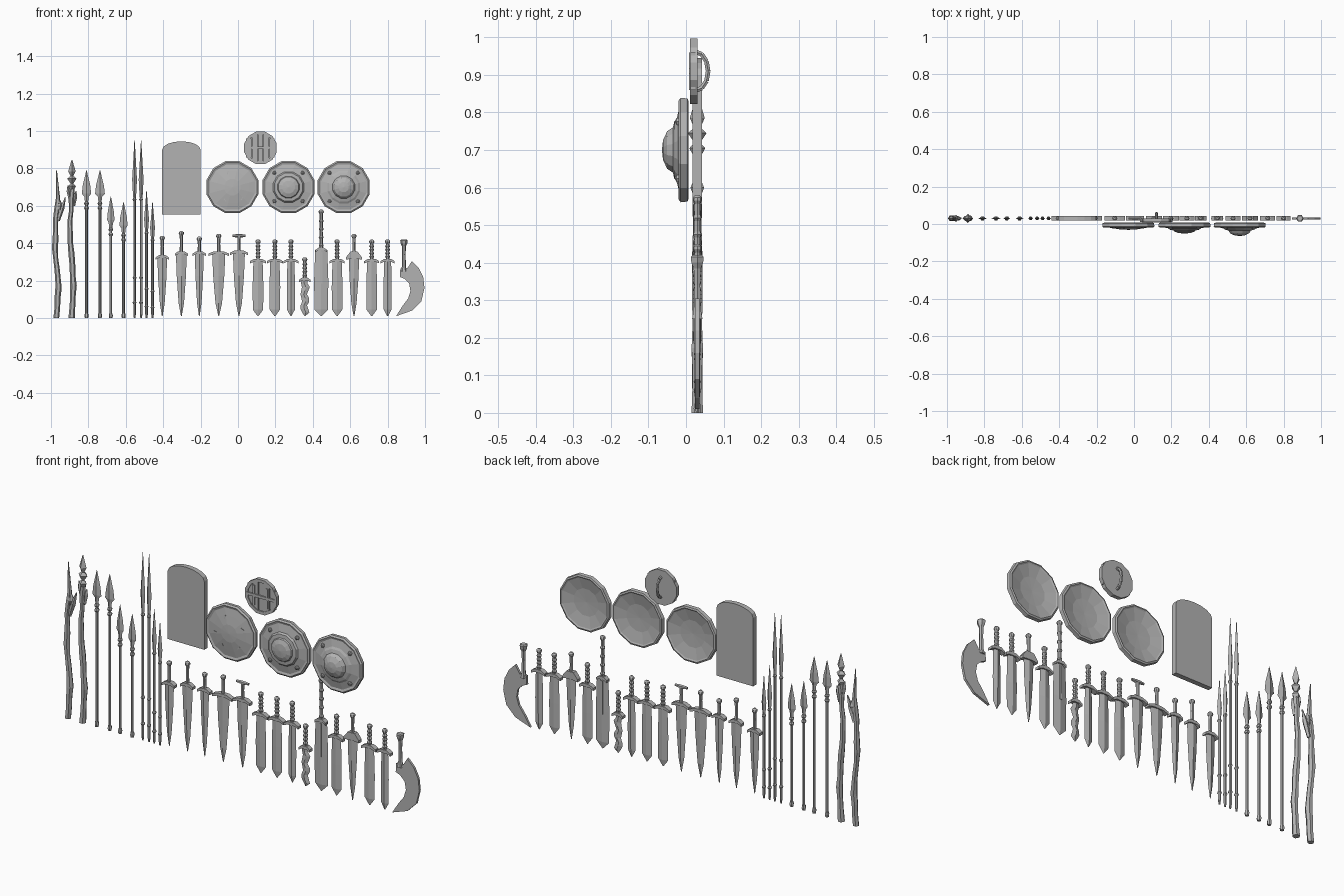
import bpy, bmesh, math, random
from mathutils import Matrix, Vector

random.seed(4)
cube = bpy.data.objects.get("Cube")
if cube:
    bpy.data.objects.remove(cube)

steel = bpy.data.materials.new("plain grey")
steel.use_nodes = True
grey = (0.45, 0.45, 0.45, 1)
steel.diffuse_color = grey
steel.node_tree.nodes["Principled BSDF"].inputs["Base Color"].default_value = grey

ROW = 0.03  # depth of the weapon row


def finish(name, bm, matrix):
    bmesh.ops.recalc_face_normals(bm, faces=bm.faces)
    bm.transform(matrix)
    me = bpy.data.meshes.new(name)
    bm.to_mesh(me)
    bm.free()
    me.materials.append(steel)
    ob = bpy.data.objects.new(name, me)
    bpy.context.collection.objects.link(ob)
    return ob


def loft(name, rings, n, matrix, half=False):
    """Rings of (z, rx, ry, shift x) joined into a closed n-sided solid."""
    bm = bmesh.new()
    loops = []
    for ring in rings:
        z, rx, ry, ox = (*ring, ring[1], 0)[:4] if len(ring) == 2 else (*ring, 0)[:4]
        angles = [(i + 0.5 * half) * math.tau / n for i in range(n)]
        loops.append([bm.verts.new((ox + rx * math.cos(a), ry * math.sin(a), z)) for a in angles])
    for low, high in zip(loops, loops[1:]):
        for i in range(n):
            j = (i + 1) % n
            bm.faces.new((low[i], low[j], high[j], high[i]))
    bm.faces.new(loops[0])
    bm.faces.new(loops[-1])
    return finish(name, bm, matrix)


def plate(name, outline, depth, matrix):
    """Front outline of (x, z) points extruded in depth."""
    bm = bmesh.new()
    face = bm.faces.new([bm.verts.new((x, -depth / 2, z)) for x, z in outline])
    out = bmesh.ops.extrude_face_region(bm, geom=[face])["geom"]
    moved = [v for v in out if isinstance(v, bmesh.types.BMVert)]
    bmesh.ops.translate(bm, vec=(0, depth, 0), verts=moved)
    return finish(name, bm, matrix)


def box(name, size, matrix):
    bm = bmesh.new()
    bmesh.ops.create_cube(bm, size=1, matrix=Matrix.Diagonal((*size, 1)))
    return finish(name, bm, matrix)


def at(x, z=0.0, y=ROW):
    return Matrix.Translation((x, y, z))


def facing(x, z, y=0.0):
    """Turns a lathed part so that its axis points to the front."""
    return at(x, z, y) @ Matrix.Rotation(math.pi / 2, 4, 'X')


# Gnarled staffs with side shoots
def staff(name, x, top, tip):
    rings = []
    for i in range(13):
        t = i / 12
        sway = 0.008 * math.sin(t * 7) + random.uniform(-0.003, 0.003)
        r = 0.017 - 0.004 * t + random.uniform(-0.002, 0.002)
        rings.append((top * t, r, r, sway))
    if tip:
        rings.append((tip, 0.002, 0.002, 0))
    loft(name, rings, 6, at(x))


staff("gnarled_staff", -0.97, 0.64, 0.79)
loft("staff_branch", [(0, 0.009), (0.07, 0.013), (0.13, 0.003)], 5,
     at(-0.962, 0.52) @ Matrix.Rotation(0.3, 4, 'Y'))
loft("staff_knot", [(0, 0.008), (0.03, 0.019), (0.06, 0.006)], 5, at(-0.955, 0.57))
staff("crystal_staff", -0.89, 0.69, None)
for z, r, h in ((0.68, 0.021, 0.045), (0.72, 0.025, 0.045), (0.76, 0.02, 0.085)):
    loft("crystal_tier", [(0, 0.008), (0.025, r), (h, 0.002)], 4, at(-0.888, z))
for side, z in ((1, 0.60), (-1, 0.63)):
    loft("crystal_staff_thorn", [(0, 0.007), (0.05, 0.011), (0.08, 0.002)], 4,
         at(-0.888 + side * 0.01, z) @ Matrix.Rotation(side * 0.15, 4, 'Y'))

# Leaf-headed spears
for x, top, w in ((-0.81, 0.79, 0.025), (-0.738, 0.79, 0.026),
                  (-0.68, 0.65, 0.02), (-0.612, 0.62, 0.022)):
    neck = top - 0.18
    loft("spear_shaft", [(0.02, 0.007), (neck, 0.007)], 6, at(x))
    loft("spear_butt", [(0, 0.009), (0.012, 0.011), (0.025, 0.009)], 6, at(x))
    loft("spear_head", [(neck, 0.007, 0.006), (neck + 0.04, 0.012, 0.007),
                        (neck + 0.055, w, 0.008), (neck + 0.10, w * 0.8, 0.008),
                        (top, 0.001, 0.001)], 4, at(x))
    for drop in (0.005, 0.03):
        loft("spear_collar", [(0, 0.009), (0.008, 0.013), (0.016, 0.009)], 6, at(x, neck - drop))

# Slender javelins
for x, top in ((-0.553, 0.95), (-0.518, 0.95), (-0.489, 0.68), (-0.457, 0.62)):
    loft("javelin_shaft", [(0, 0.004), (0.02, 0.007), (top * 0.7, 0.007)], 6, at(x))
    loft("javelin_spike", [(top * 0.68, 0.008), (top * 0.78, 0.013, 0.01),
                           (top * 0.85, 0.009), (top, 0.001)], 4, at(x))
    for part in (0.08, 0.22, 0.66):
        loft("javelin_ring", [(0, 0.007), (0.007, 0.011), (0.014, 0.007)], 6, at(x, top * part))


# Swords and daggers
def sword(x, top, guard, blade_w, guard_w, style):
    m = at(x)
    w, span = blade_w / 2, guard - 0.01
    if style == "wavy":
        rings = [(0.01 + span * i / 10, w * (0.85 + 0.1 * (i % 3)), 0.006,
                  0.006 * math.sin(i * 1.8)) for i in range(1, 11)]
        loft("wavy_blade", [(0.01, 0.001, 0.001)] + rings, 4, m)
    elif style in ("ribbed", "great"):
        loft("straight_blade", [(0.01, 0.002, 0.001), (0.045, w * 0.95, 0.007),
                                (guard * 0.55, w, 0.008), (guard, w * 0.85, 0.008)], 4, m)
    else:
        loft("tapered_blade", [(0.01, 0.002, 0.001), (0.08, w * 0.5, 0.006),
                               (guard * 0.65, w * 0.85, 0.008), (guard, w, 0.008)], 4, m)
    # Crossguard with drooping ends
    g, h = guard_w / 2, 0.012 if style != "heavy" else 0.03
    plate("crossguard", [(-g, guard - 0.013), (-g * 0.5, guard - h * 0.3), (g * 0.5, guard - h * 0.3),
                         (g, guard - 0.013), (g, guard), (g * 0.45, guard + h),
                         (-g * 0.45, guard + h), (-g, guard)], 0.024, m)
    # Grip and pommel
    loft("grip", [(guard, 0.009), (guard + (top - guard) * 0.5, 0.008), (top - 0.015, 0.009)], 6, m)
    if style in ("ribbed", "wavy", "great"):
        count = 4
        for i in range(count):
            z = guard + 0.015 + (top - guard - 0.04) * i / count
            loft("grip_rib", [(z, 0.009), (z + 0.008, 0.0135, 0.012), (z + 0.016, 0.009)], 6, m)
    if style == "tee":
        loft("tee_pommel", [(-0.034, 0.006), (-0.012, 0.009), (0.012, 0.009), (0.034, 0.006)], 6,
             at(x, top - 0.01) @ Matrix.Rotation(math.pi / 2, 4, 'Y'))
    else:
        loft("pommel", [(top - 0.024, 0.008), (top - 0.014, 0.014, 0.012),
                        (top - 0.006, 0.013, 0.011), (top, 0.006)], 8, m)


for row in ((-0.405, 0.44, 0.325, 0.052, 0.07, "plain"), (-0.303, 0.465, 0.345, 0.058, 0.07, "plain"),
            (-0.207, 0.435, 0.345, 0.048, 0.07, "plain"), (-0.103, 0.45, 0.345, 0.07, 0.11, "plain"),
            (0.005, 0.45, 0.35, 0.064, 0.095, "tee"), (0.107, 0.42, 0.305, 0.058, 0.085, "ribbed"),
            (0.197, 0.42, 0.305, 0.058, 0.085, "ribbed"), (0.283, 0.42, 0.305, 0.044, 0.08, "ribbed"),
            (0.357, 0.325, 0.205, 0.04, 0.06, "wavy"), (0.445, 0.58, 0.365, 0.076, 0.06, "great"),
            (0.53, 0.42, 0.305, 0.058, 0.08, "ribbed"), (0.62, 0.45, 0.325, 0.056, 0.085, "heavy"),
            (0.715, 0.42, 0.305, 0.058, 0.08, "ribbed"), (0.80, 0.42, 0.305, 0.044, 0.075, "ribbed")):
    sword(*row)
box("great_blade_fuller", (0.012, 0.02, 0.17), at(0.445, 0.27))

# Sickle with a crescent blade
loft("sickle_grip", [(0.25, 0.016), (0.275, 0.011), (0.34, 0.009), (0.385, 0.011),
                     (0.40, 0.018), (0.415, 0.02), (0.42, 0.015)], 6, at(0.887))
plate("sickle_blade", [(0.868, 0.265), (0.905, 0.265), (0.93, 0.305), (0.965, 0.27), (0.99, 0.22),
                       (0.997, 0.16), (0.98, 0.09), (0.93, 0.04), (0.845, 0.01),
                       (0.88, 0.065), (0.91, 0.105), (0.922, 0.145), (0.915, 0.185),
                       (0.89, 0.21), (0.865, 0.22)], 0.012, at(0))

# Arched tablet shield
arch = [(0.1025 * math.cos(a), 0.345 + 0.045 * math.sin(a))
        for a in (math.pi * i / 8 for i in range(9))]
plate("tablet_shield", [(-0.1025, 0), (0.1025, 0)] + arch, 0.025, at(-0.303, 0.555))

# Round shields: dished back, raised rim, domed front
RIM = [(0.012, 0.002), (0.009, 0.07), (-0.003, 0.127), (-0.007, 0.134),
       (-0.004, 0.142), (0.014, 0.144), (0.02, 0.136), (0.016, 0.125)]
FRONTS = {-0.03: [(0.022, 0.09), (0.029, 0.045), (0.031, 0.002)],
          0.27: [(0.024, 0.085), (0.032, 0.078), (0.034, 0.06), (0.04, 0.056),
                 (0.048, 0.035), (0.051, 0.002)],
          0.565: [(0.024, 0.09), (0.03, 0.08), (0.035, 0.062), (0.05, 0.052),
                  (0.061, 0.028), (0.064, 0.002)]}
for x, front in FRONTS.items():
    loft("round_shield", RIM + front, 12, facing(x, 0.70), True)
    if x > 0:
        for i in range(4):
            a = math.tau * (i + 0.5) / 4
            loft("shield_stud", [(0.012, 0.012), (0.025, 0.01), (0.029, 0.004)], 6,
                 facing(x + 0.107 * math.cos(a), 0.70 + 0.107 * math.sin(a)))
    else:
        # Battle nicks
        for a in (0.5, 1.9, 3.3, 4.2, 5.4):
            box("shield_nick", (0.018, 0.004, 0.003),
                at(x + 0.08 * math.cos(a), 0.70 + 0.08 * math.sin(a), -0.023)
                @ Matrix.Rotation(a, 4, 'Y'))

# Small plank shield with a rim, cross bar and rear handle
X, Z, Y = 0.12, 0.91, 0.02
loft("buckler_rim", [(-0.01, 0.074), (-0.01, 0.09), (0.01, 0.09), (0.01, 0.074), (-0.01, 0.074)],
     12, facing(X, Z, Y), True)
for i in range(5):
    px = (i - 2) * 0.031
    length = 2 * math.sqrt(0.08 ** 2 - px ** 2)
    box("buckler_plank", (0.028, 0.012, length), at(X + px, Z, Y + random.uniform(-0.002, 0.002)))
box("buckler_bar", (0.155, 0.007, 0.014), at(X, Z, Y - 0.009))
for px in (-0.04, 0.035):
    box("buckler_brace", (0.01, 0.007, 0.1), at(X + px, Z, Y - 0.008))
for i in range(6):
    a, b = (math.pi * k / 6 for k in (i, i + 1))
    p, q = (Vector((X, Y + 0.005 + 0.034 * math.sin(t), Z + 0.052 * math.cos(t))) for t in (a, b))
    turn = (q - p).to_track_quat('Z', 'Y').to_matrix().to_4x4()
    loft("buckler_handle", [(0, 0.007), ((q - p).length, 0.007)], 6, Matrix.Translation(p) @ turn)
